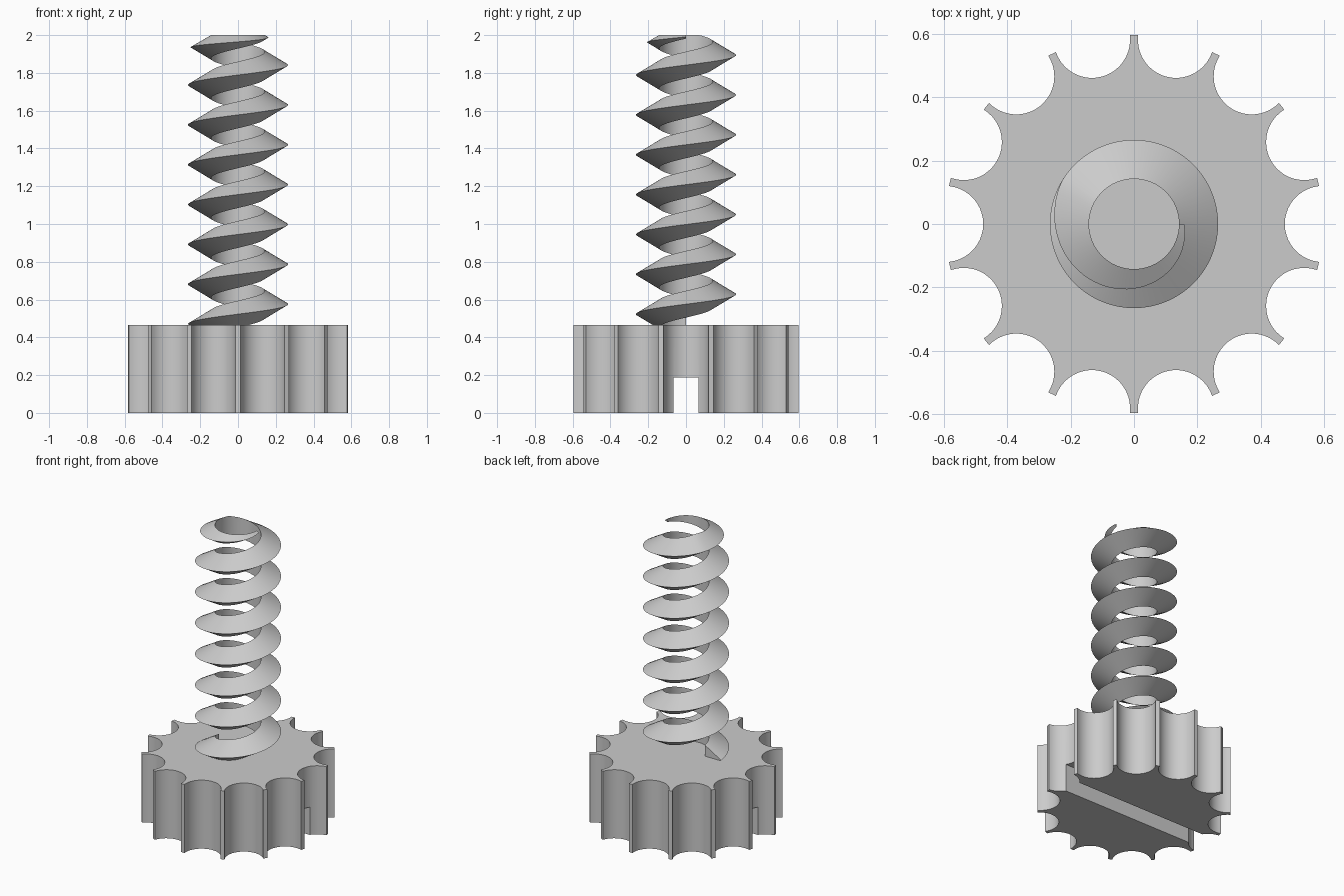
import bpy, bmesh, math

cube = bpy.data.objects.get("Cube")
if cube:
    bpy.data.objects.remove(cube, do_unlink=True)

grey = bpy.data.materials.new("plain grey")
grey.use_nodes = True
colour = (0.6, 0.6, 0.6, 1)
grey.diffuse_color = colour
grey.node_tree.nodes["Principled BSDF"].inputs["Base Color"].default_value = colour


def make_object(name, bm):
    bmesh.ops.recalc_face_normals(bm, faces=bm.faces)
    mesh = bpy.data.meshes.new(name)
    bm.to_mesh(mesh)
    bm.free()
    mesh.materials.append(grey)
    obj = bpy.data.objects.new(name, mesh)
    bpy.context.collection.objects.link(obj)
    return obj


def activate(obj):
    bpy.ops.object.select_all(action="DESELECT")
    obj.select_set(True)
    bpy.context.view_layer.objects.active = obj


# Scalloped knob: a ring of concave arcs, extruded upwards
TEETH, KNOB_TOP = 14, 0.466
RIM, SCALLOP, ARC_STEPS = 0.595, 0.12, 20
sweep = math.radians(84.2)
bm = bmesh.new()
outline = []
for tooth in range(TEETH):
    turn = math.tau * tooth / TEETH
    for i in range(ARC_STEPS + 1):
        a = math.pi + sweep * (1 - 2 * i / ARC_STEPS)
        x, y = RIM + SCALLOP * math.cos(a), SCALLOP * math.sin(a)
        outline.append(bm.verts.new((x * math.cos(turn) - y * math.sin(turn),
                                     x * math.sin(turn) + y * math.cos(turn), 0)))
base = bm.faces.new(outline)
grown = bmesh.ops.extrude_face_region(bm, geom=[base], use_keep_orig=True)
top = [v for v in grown["geom"] if isinstance(v, bmesh.types.BMVert)]
bmesh.ops.translate(bm, verts=top, vec=(0, 0, KNOB_TOP))
knob = make_object("scalloped_knob", bm)

# Slot across the underside
bm = bmesh.new()
bmesh.ops.create_cube(bm, size=1)
bmesh.ops.scale(bm, verts=bm.verts, vec=(1.6, 0.13, 0.376))
cutter = make_object("slot_cutter", bm)
cutter.hide_render = True
activate(knob)
cut = knob.modifiers.new("slot", "BOOLEAN")
cut.operation = "DIFFERENCE"
cut.solver = "EXACT"
cut.object = cutter
bpy.ops.object.modifier_apply(modifier=cut.name)
bpy.data.objects.remove(cutter, do_unlink=True)

# Hollow screw thread: a triangular section swept up a helix, chamfered at the top
INNER, CREST, PITCH, TURNS, STEPS = 0.142, 0.265, 0.211, 7.5, 64
slope = math.tan(math.radians(30))
half = (CREST - INNER) * slope
bm = bmesh.new()
rings = []
count = int(TURNS * STEPS)
for i in range(count + 1):
    a = math.pi + math.tau * i / STEPS
    mid = 0.47 + PITCH * i / STEPS
    low, high = mid - half, min(mid + half, 2)
    crest = INNER + (high - low) / 2 / slope
    section = [(INNER, low), (crest, (low + high) / 2), (INNER, high)]
    rings.append([bm.verts.new((r * math.cos(a), r * math.sin(a), z)) for r, z in section])
for lower, upper in zip(rings, rings[1:]):
    for j in range(3):
        k = (j + 1) % 3
        bm.faces.new((lower[j], lower[k], upper[k], upper[j]))
bm.faces.new(rings[0])
bm.faces.new(rings[-1])
thread = make_object("screw_thread", bm)

for obj in (knob, thread):
    activate(obj)
    bpy.ops.object.shade_smooth_by_angle(angle=math.radians(30))
